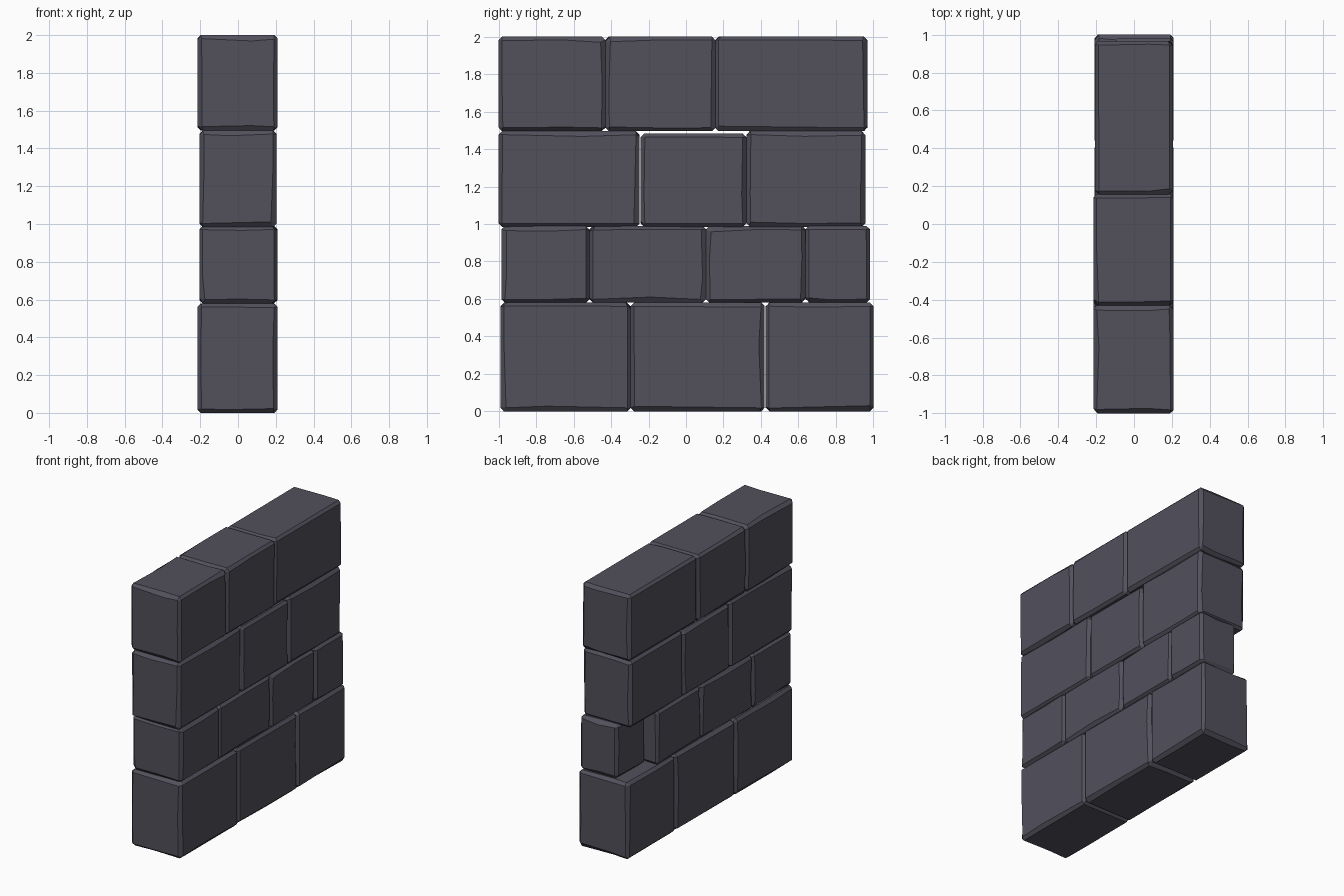
import bpy, bmesh, random
from mathutils import Vector

if "Cube" in bpy.data.objects:
    bpy.data.objects.remove(bpy.data.objects["Cube"])

random.seed(7)
BEVEL = 0.018

stone = bpy.data.materials.new("dark_stone")
stone.diffuse_color = (0.085, 0.08, 0.105, 1)
stone.use_nodes = True
stone.node_tree.nodes["Principled BSDF"].inputs["Base Color"].default_value = stone.diffuse_color


def block(name, lo, hi, wear=0.014):
    """Chamfered stone block whose edges are unevenly chipped while its faces stay flat."""
    lo, hi = Vector(lo), Vector(hi)
    size, mid = hi - lo, (lo + hi) / 2
    bm = bmesh.new()
    bmesh.ops.create_cube(bm, size=1)
    for v in bm.verts:
        v.co = Vector([v.co[i] * size[i] + mid[i] for i in range(3)])
    bmesh.ops.bevel(bm, geom=bm.edges[:], offset=BEVEL, segments=1,
                    profile=0.5, affect='EDGES')
    # cut across each axis so every chamfer gets a point to chip
    for axis in range(3):
        normal = Vector((0, 0, 0))
        normal[axis] = 1
        point = mid.copy()
        point[axis] += random.uniform(-0.2, 0.2) * size[axis]
        bmesh.ops.bisect_plane(bm, geom=bm.verts[:] + bm.edges[:] + bm.faces[:],
                               plane_co=point, plane_no=normal)
    # slide chamfer points within the plane of their face
    for v in bm.verts:
        for i in range(3):
            chip = wear * random.random() ** 3
            if 0.004 < v.co[i] - lo[i] < BEVEL * 1.2:
                v.co[i] += chip
            elif 0.004 < hi[i] - v.co[i] < BEVEL * 1.2:
                v.co[i] -= chip
    bmesh.ops.dissolve_limit(bm, angle_limit=0.01, verts=bm.verts[:], edges=bm.edges[:])
    bmesh.ops.recalc_face_normals(bm, faces=bm.faces[:])
    mesh = bpy.data.meshes.new(name)
    bm.to_mesh(mesh)
    bm.free()
    mesh.materials.append(stone)
    bpy.context.collection.objects.link(bpy.data.objects.new(name, mesh))


# courses: name, bottom, top, then (y start, y end, x min, x max) for each stone
courses = [
    ("base_stone", 0.0, 0.58, [(-0.99, -0.295, -0.215, 0.21),
                               (-0.295, 0.42, -0.21, 0.21),
                               (0.425, 1.0, -0.21, 0.21)]),
    ("second_course_stone", 0.58, 0.99, [(-0.985, -0.515, -0.205, 0.21),
                                         (-0.515, 0.107, -0.205, 0.205),
                                         (0.107, 0.637, -0.205, 0.205),
                                         (0.637, 0.982, -0.105, 0.21)]),
    ("third_course_stone", 0.985, 1.495, [(-1.0, -0.247, -0.205, 0.205),
                                          (-0.242, 0.322, -0.205, 0.205),
                                          (0.322, 0.957, -0.205, 0.205)]),
    ("top_stone", 1.495, 2.0, [(-1.0, -0.43, -0.215, 0.21),
                               (-0.43, 0.158, -0.215, 0.21),
                               (0.155, 0.968, -0.205, 0.205)]),
]

for name, z0, z1, stones in courses:
    for n, (y0, y1, x0, x1) in enumerate(stones, 1):
        top = z1 - 0.012 if name.startswith("third") and n == 2 else z1
        block(f"{name}_{n}", (x0, y0, z0), (x1, y1, top))
